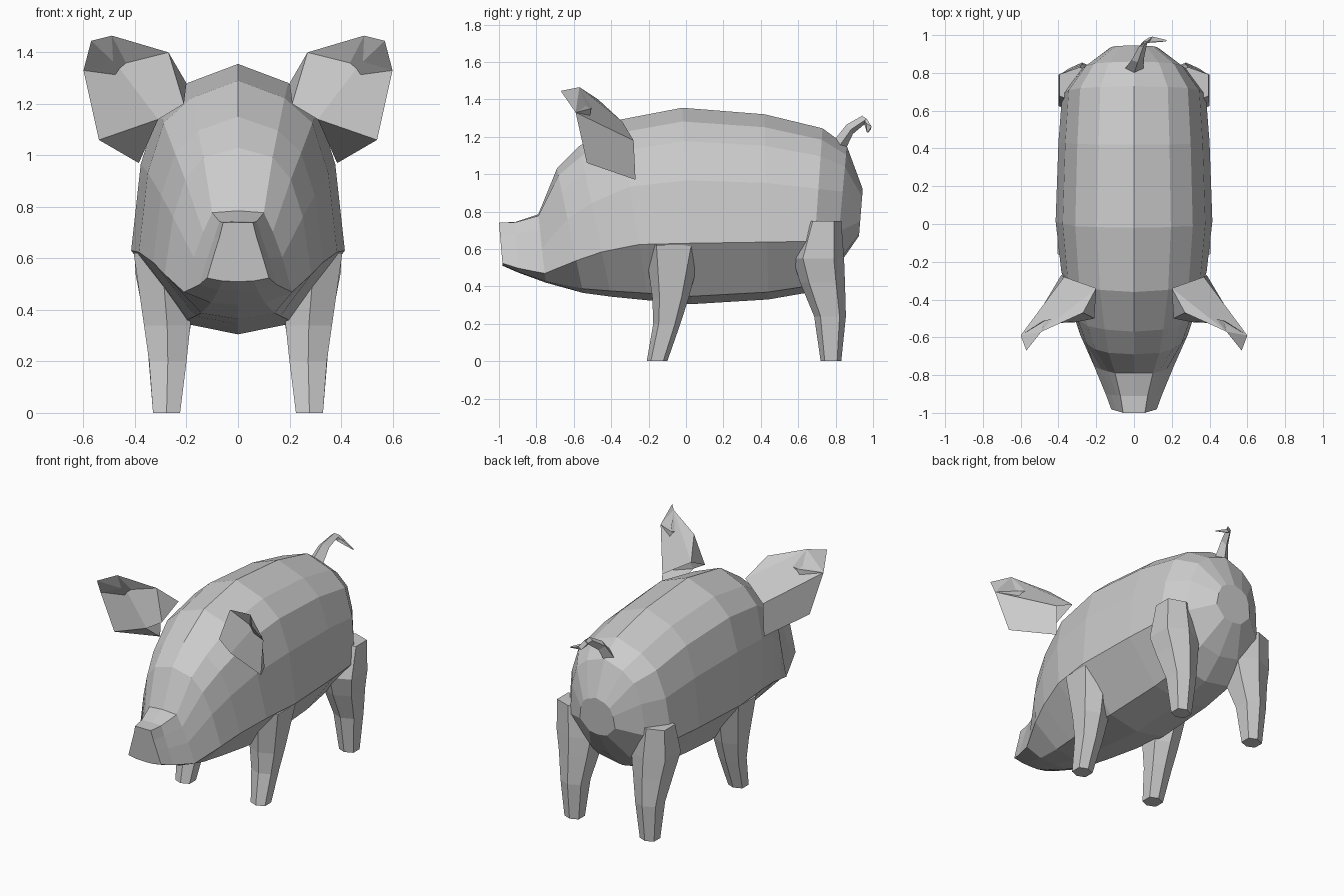
import bpy, bmesh, math

if "Cube" in bpy.data.objects:
    bpy.data.objects.remove(bpy.data.objects["Cube"])


def make(name, verts, faces, mirror=False):
    me = bpy.data.meshes.new(name)
    me.from_pydata(verts, [], faces)
    bm = bmesh.new()
    bm.from_mesh(me)
    if mirror:
        geom = bm.verts[:] + bm.faces[:] + bm.edges[:]
        bmesh.ops.recalc_face_normals(bm, faces=bm.faces[:])
        new = bmesh.ops.duplicate(bm, geom=geom)["geom"]
        for v in [g for g in new if isinstance(g, bmesh.types.BMVert)]:
            v.co.x = -v.co.x
        bmesh.ops.reverse_faces(bm, faces=[g for g in new if isinstance(g, bmesh.types.BMFace)])
    else:
        bmesh.ops.recalc_face_normals(bm, faces=bm.faces[:])
    bm.to_mesh(me)
    bm.free()
    ob = bpy.data.objects.new(name, me)
    bpy.context.collection.objects.link(ob)
    return ob


def loft(name, rings, mirror=False):
    n = len(rings[0])
    verts = [p for r in rings for p in r]
    faces = [(i * n + j, i * n + (j + 1) % n, (i + 1) * n + (j + 1) % n, (i + 1) * n + j)
             for i in range(len(rings) - 1) for j in range(n)]
    faces += [tuple(range(n)), tuple(range(len(verts) - n, len(verts)))]
    return make(name, verts, faces, mirror)


# Body and head: slanted rings blending from trunk section to snout section
TRUNK = [(0, 1), (.47, .93), (.75, .83), (.91, .63), (1, .31), (.5, .04), (0, 0)]
SNOUT = [(0, 1), (.48, 1), (.6, .75), (.78, .45), (1, .06), (.5, .01), (0, 0)]


def section(yt, zt, yb, zb, w, s):
    half = []
    for (ax, at), (bx, bt) in zip(TRUNK, SNOUT):
        t = at + (bt - at) * s
        half.append(((ax + (bx - ax) * s) * w, yb + (yt - yb) * t, zb + (zt - zb) * t))
    return half + [(-x, y, z) for x, y, z in half[-2:0:-1]]


BODY = [  # top y, top z, bottom y, bottom z, half width, snout blend
    (-1.0, .74, -.98, .51, .12, 1),
    (-.91, .745, -.90, .475, .15, .9),
    (-.79, .785, -.75, .42, .21, .7),
    (-.69, 1.03, -.55, .365, .285, .2),
    (-.57, 1.15, -.40, .345, .33, .05),
    (-.36, 1.29, -.20, .325, .385, 0),
    (-.02, 1.355, .03, .305, .415, 0),
    (.42, 1.32, .44, .33, .40, 0),
    (.73, 1.245, .67, .37, .38, 0),
    (.86, 1.15, .80, .49, .28, 0),
    (.945, .92, .925, .67, .13, 0),
]
loft("body", [section(*r) for r in BODY])


# Legs: hexagonal rings given as y range, x range, height
def leg(name, rows):
    rings = []
    for y0, y1, x0, x1, z in rows:
        xm = (x0 + x1) / 2
        q = (y1 - y0) * .2
        rings.append([(x0, y0 + q, z), (xm, y0, z), (x1, y0 + q, z),
                      (x1, y1 - q, z), (xm, y1, z), (x0, y1 - q, z)])
    loft(name, rings, True)


leg("front_legs", [(-.21, -.10, .225, .33, 0), (-.175, -.03, .2, .345, .2),
                   (-.18, .015, .185, .365, .34), (-.22, .09, .19, .405, .62)])
leg("rear_legs", [(.72, .83, .225, .33, 0), (.685, .855, .2, .35, .24),
                  (.61, .85, .17, .375, .42), (.57, .845, .15, .40, .55),
                  (.64, .83, .18, .395, .75)])

# Ears: cupped shells with a recessed inner fold
ear = [(.21, -.50, 1.20), (.27, -.47, 1.40), (.49, -.57, 1.465), (.57, -.67, 1.445),
       (.60, -.59, 1.33), (.54, -.53, 1.06), (.385, -.27, .97), (.31, -.52, 1.14),
       (.20, -.34, 1.28), (.47, -.51, 1.35), (.37, -.28, 1.18)]
make("ears", ear, [(0, 1, 9, 7), (1, 2, 3, 9), (9, 3, 4), (9, 4, 5, 7), (7, 5, 6),
                   (8, 10, 4, 2), (10, 6, 5, 4), (8, 2, 1), (2, 4, 3), (8, 1, 0)], True)

# Curly tail: four-sided tapering tube
path = [(0, .82, 1.15, .05), (.02, .875, 1.24, .035), (.05, .955, 1.295, .025),
        (.08, .975, 1.255, .025), (.17, .97, 1.225, .005)]
rings = []
for i, (x, y, z, r) in enumerate(path):
    # section axis stays sideways at first, then turns as the tail curls
    a = i * .25
    ux, uy = math.cos(a), math.sin(a)
    rings.append([(x + r * ux, y + r * uy, z), (x, y + r * .5, z - r * .7),
                  (x - r * ux, y - r * uy, z), (x, y - r * .5, z + r * .7)])
loft("tail", rings)
